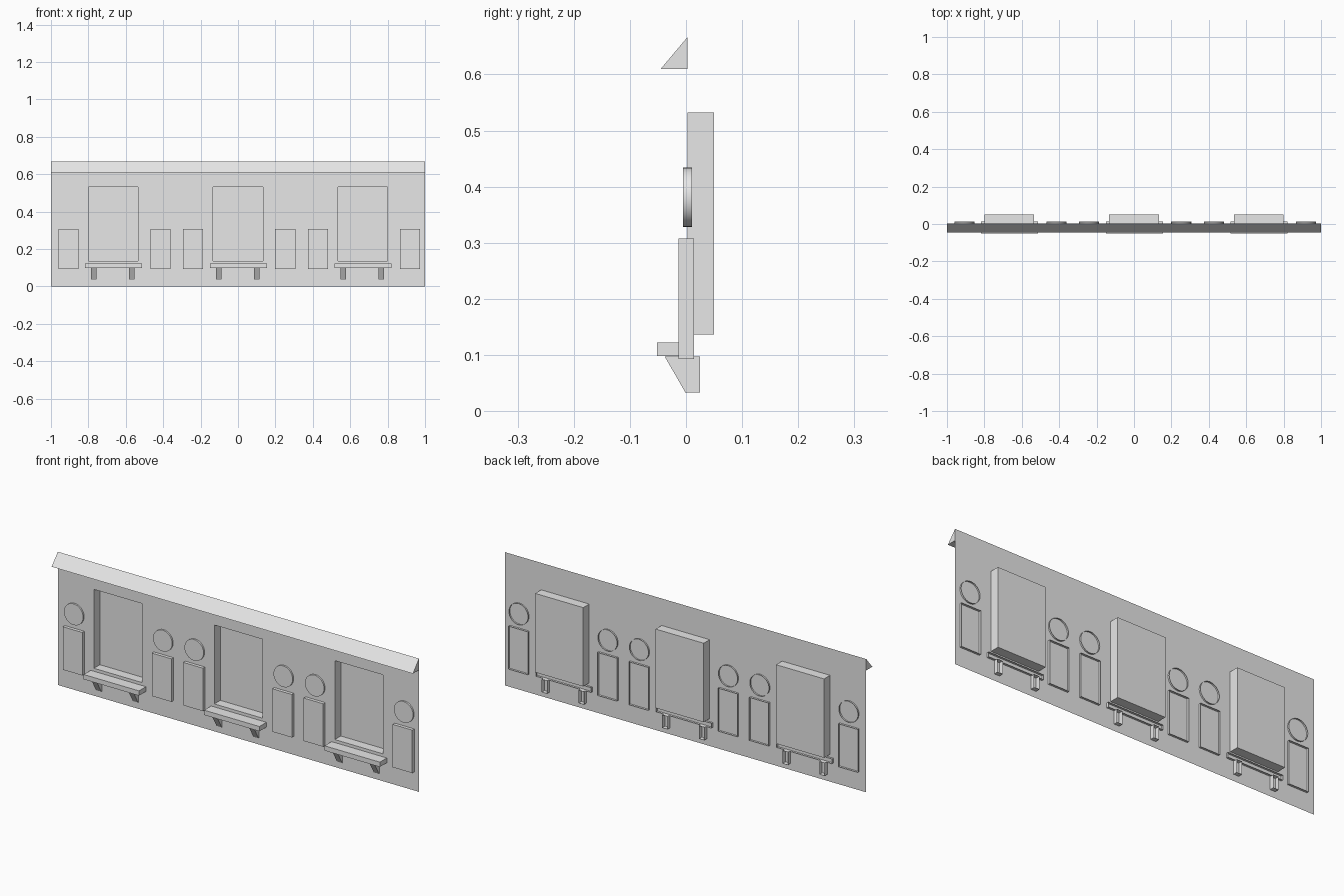
import bpy, bmesh, math
from mathutils import Matrix

if "Cube" in bpy.data.objects:
    bpy.data.objects.remove(bpy.data.objects["Cube"])

grey = bpy.data.materials.new("plain_grey")
grey.use_nodes = True
grey.diffuse_color = (0.8, 0.8, 0.8, 1)
grey.node_tree.nodes["Principled BSDF"].inputs["Base Color"].default_value = (0.8, 0.8, 0.8, 1)

WALL_Y = 0.003
BAYS = (-0.667, 0.0, 0.667)
SIDES = (-0.24, 0.253)


def finish(name, bm):
    mesh = bpy.data.meshes.new(name)
    bm.to_mesh(mesh)
    bm.free()
    mesh.materials.append(grey)
    obj = bpy.data.objects.new(name, mesh)
    bpy.context.collection.objects.link(obj)
    return obj


def open_back_prism(name, x, half, profile):
    """Extrude a (y, z) profile along x; the edge from last to first point is the open back."""
    bm = bmesh.new()
    left, right = ([bm.verts.new((x + s * half, y, z)) for y, z in profile] for s in (-1, 1))
    bm.faces.new(left)
    bm.faces.new(right[::-1])
    for i in range(len(profile) - 1):
        bm.faces.new((left[i + 1], left[i], right[i], right[i + 1]))
    bmesh.ops.recalc_face_normals(bm, faces=bm.faces)
    return finish(name, bm)


def box_profile(y0, y1, z0, z1):
    return [(y1, z0), (y0, z0), (y0, z1), (y1, z1)]


# Wall sheet with three window recesses pushed backwards
HALF_W, SILL_Z, HEAD_Z, BACK_Y = 0.133, 0.137, 0.532, 0.05
bm = bmesh.new()
xs = [-1] + [c + s * HALF_W for c in BAYS for s in (-1, 1)] + [1]
zs = [0, SILL_Z, HEAD_Z, 0.667]
grid = [[bm.verts.new((x, WALL_Y, z)) for z in zs] for x in xs]
for i in range(len(xs) - 1):
    for j in range(len(zs) - 1):
        corners = [grid[i][j], grid[i + 1][j], grid[i + 1][j + 1], grid[i][j + 1]]
        if i % 2 == 1 and j == 1:
            back = [bm.verts.new((v.co.x, BACK_Y, v.co.z)) for v in corners]
            bm.faces.new(back)
            for k in range(4):
                n = (k + 1) % 4
                bm.faces.new((corners[k], corners[n], back[n], back[k]))
        else:
            bm.faces.new(corners)
bmesh.ops.dissolve_limit(bm, angle_limit=0.01, verts=bm.verts, edges=bm.edges)
bmesh.ops.triangulate(bm, faces=[f for f in bm.faces if len(f.verts) > 4])
finish("wall", bm)

# Sloping awning along the top
open_back_prism("awning", 0, 1, [(WALL_Y, 0.61), (-0.045, 0.61), (WALL_Y, 0.667)])

for bay in BAYS:
    # Counter shelf and its two brackets
    open_back_prism("counter_shelf", bay + 0.002, 0.153, box_profile(-0.052, 0.014, 0.098, 0.122))
    for side in (-1, 1):
        open_back_prism("shelf_bracket", bay - 0.002 + side * 0.102, 0.0145,
                        [(0.025, 0.033), (-0.001, 0.033), (-0.038, 0.0975), (0.025, 0.0975)])

    # Tall panel with a round plaque above it on each side of the window
    for offset in SIDES:
        x = bay + offset
        open_back_prism("side_panel", x, 0.054, box_profile(-0.013, 0.014, 0.093, 0.308))
        bm = bmesh.new()
        place = Matrix.Translation((x, 0.003, 0.381)) @ Matrix.Rotation(math.pi / 2, 4, "X")
        bmesh.ops.create_cone(bm, cap_ends=True, segments=32, radius1=0.053, radius2=0.053,
                              depth=0.016, matrix=place)
        bm.normal_update()
        rear = [f for f in bm.faces if f.normal.y > 0.9 and len(f.verts) > 4]
        bmesh.ops.delete(bm, geom=rear, context="FACES")
        plaque = finish("round_plaque", bm)
        bpy.ops.object.select_all(action="DESELECT")
        plaque.select_set(True)
        bpy.context.view_layer.objects.active = plaque
        bpy.ops.object.shade_smooth_by_angle(angle=math.radians(40))
